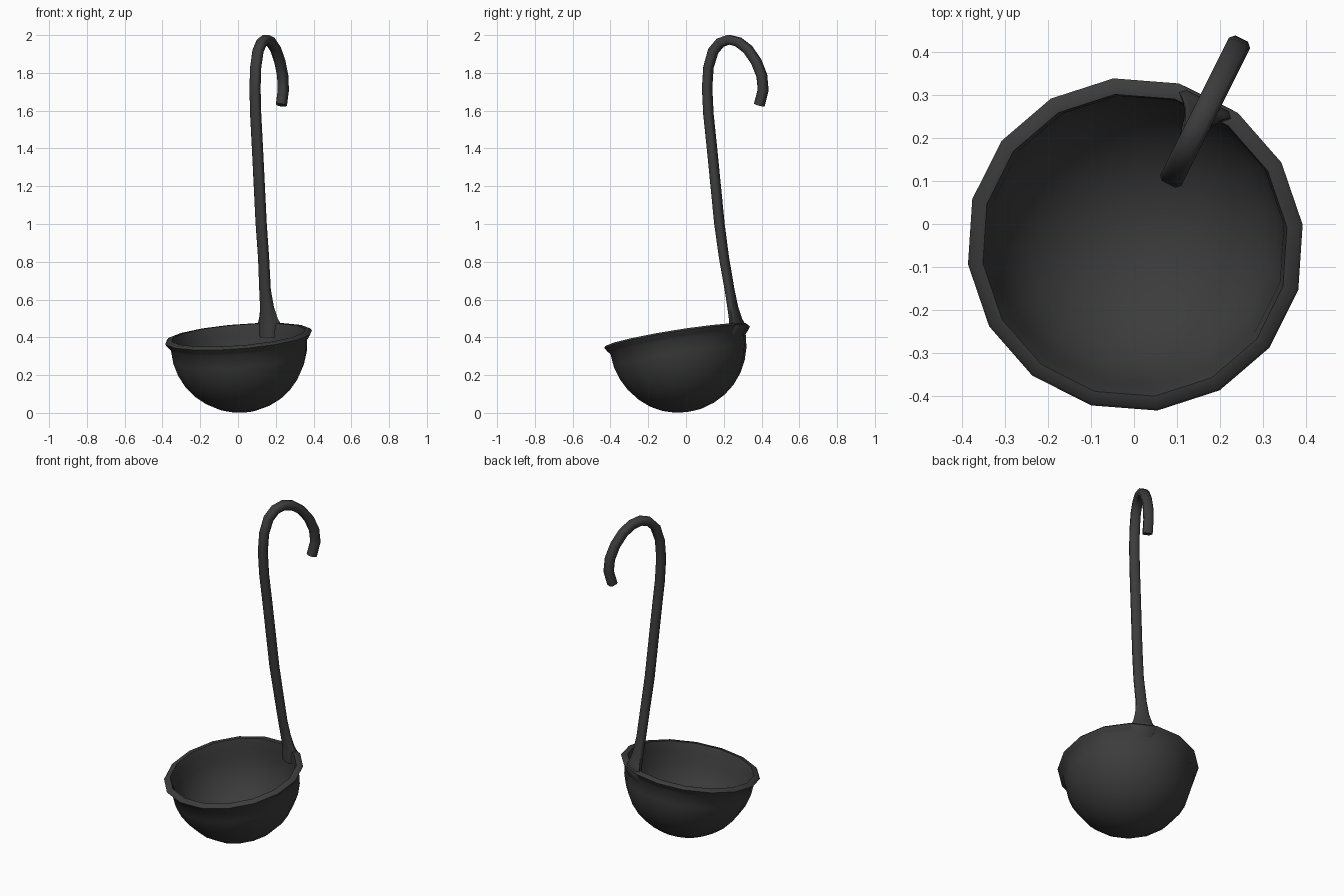
import bpy, bmesh
from math import sin, cos, pi, radians
from mathutils import Matrix, Vector

old = bpy.data.objects.get("Cube")
if old:
    bpy.data.objects.remove(old)

GREY = (0.045, 0.045, 0.045, 1)
mat = bpy.data.materials.new("dark_grey")
mat.use_nodes = True
mat.diffuse_color = GREY
mat.node_tree.nodes["Principled BSDF"].inputs["Base Color"].default_value = GREY

# Local +x points from the bowl's middle towards the handle
TURN = Matrix.Translation((0.003, -0.0475, 0)) @ Matrix.Rotation(radians(63.4), 4, 'Z')


def finish(bm, name, matrix, angle):
    bmesh.ops.recalc_face_normals(bm, faces=bm.faces)
    bm.transform(matrix)
    mesh = bpy.data.meshes.new(name)
    bm.to_mesh(mesh)
    bm.free()
    mesh.materials.append(mat)
    obj = bpy.data.objects.new(name, mesh)
    bpy.context.collection.objects.link(obj)
    bpy.ops.object.select_all(action='DESELECT')
    obj.select_set(True)
    bpy.context.view_layer.objects.active = obj
    bpy.ops.object.shade_smooth_by_angle(angle=radians(angle))
    return obj


def bridge(bm, rings):
    for a, b in zip(rings, rings[1:]):
        n = len(a)
        for i in range(n):
            j = (i + 1) % n
            bm.faces.new((a[i], a[j], b[j], b[i]))


# Bowl: sixteen-sided hollow hemisphere with a flared lip, tilted towards the handle
SIDES, STEPS, DROP = 16, 8, -0.035
arc = [pi / 2 * k / STEPS for k in range(1, STEPS + 1)]
outer = [(0.365 * sin(a), DROP - 0.365 * cos(a)) for a in arc]
inner = [(0.346 * sin(a), DROP - 0.346 * cos(a)) for a in reversed(arc)]
profile = outer + [(0.378, -0.022), (0.393, 0), (0.385, 0.01), (0.357, 0.012)] + inner

bm = bmesh.new()
rings = []
for r, z in profile:
    angles = [2 * pi * (i + 0.5) / SIDES for i in range(SIDES)]
    rings.append([bm.verts.new((r * cos(a), r * sin(a), z)) for a in angles])
bridge(bm, rings)
for ring, depth in ((rings[0], 0.365), (rings[-1], 0.346)):
    pole = bm.verts.new((0, 0, DROP - depth))
    for i in range(SIDES):
        bm.faces.new((ring[i], ring[(i + 1) % SIDES], pole))
tilt = Matrix.Translation((0, 0, 0.40)) @ Matrix.Rotation(radians(-10), 4, 'Y')
finish(bm, "bowl", TURN @ tilt, 60)

# Handle: chamfered bar swept along a path, flared at the rim, hooked at the top
# Each station: distance, height, bowl-side width, outer width, thickness
stations = [
    (0.342, 0.40, 0.075, 0.10, 0.035),
    (0.351, 0.456, 0.08, 0.152, 0.058),
    (0.341, 0.50, 0.072, 0.11, 0.042),
    (0.328, 0.56, 0.064, 0.08, 0.036),
    (0.311, 0.65, 0.056, 0.06, 0.038),
    (0.282, 0.82, 0.054, 0.054, 0.042),
]
stations += [(r, z, 0.055, 0.052, 0.045) for r, z in (
    (0.255, 1.0), (0.211, 1.4), (0.19, 1.58), (0.182, 1.72), (0.19, 1.83))]
stations += [(r, z, 0.055, 0.05, 0.05) for r, z in (
    (0.218, 1.915), (0.26, 1.96), (0.31, 1.976), (0.365, 1.964), (0.422, 1.925),
    (0.472, 1.86), (0.505, 1.785), (0.513, 1.71), (0.49, 1.63))]

bm = bmesh.new()
rings = []
path = [Vector((s[0], 0, s[1])) for s in stations]
for i, (r, z, w_in, w_out, t) in enumerate(stations):
    along = (path[min(i + 1, len(path) - 1)] - path[max(i - 1, 0)]).normalized()
    if i < 3:
        along = Vector((0, 0, 1))
    out = Vector((along.z, 0, -along.x))
    side = Vector((0, -0.007 if z > 0.8 else 0, 0))
    c = 0.22 * t
    section = [(-t / 2, w_in / 2 - c), (-t / 2 + c, w_in / 2),
               (t / 2 - c, w_out / 2), (t / 2, w_out / 2 - c)]
    section += [(d, -w) for d, w in reversed(section)]
    rings.append([bm.verts.new(path[i] + out * d + side + Vector((0, w, 0)))
                  for d, w in section])
bridge(bm, rings)
bm.faces.new(rings[0])
bm.faces.new(rings[-1])
finish(bm, "handle", TURN, 60)
